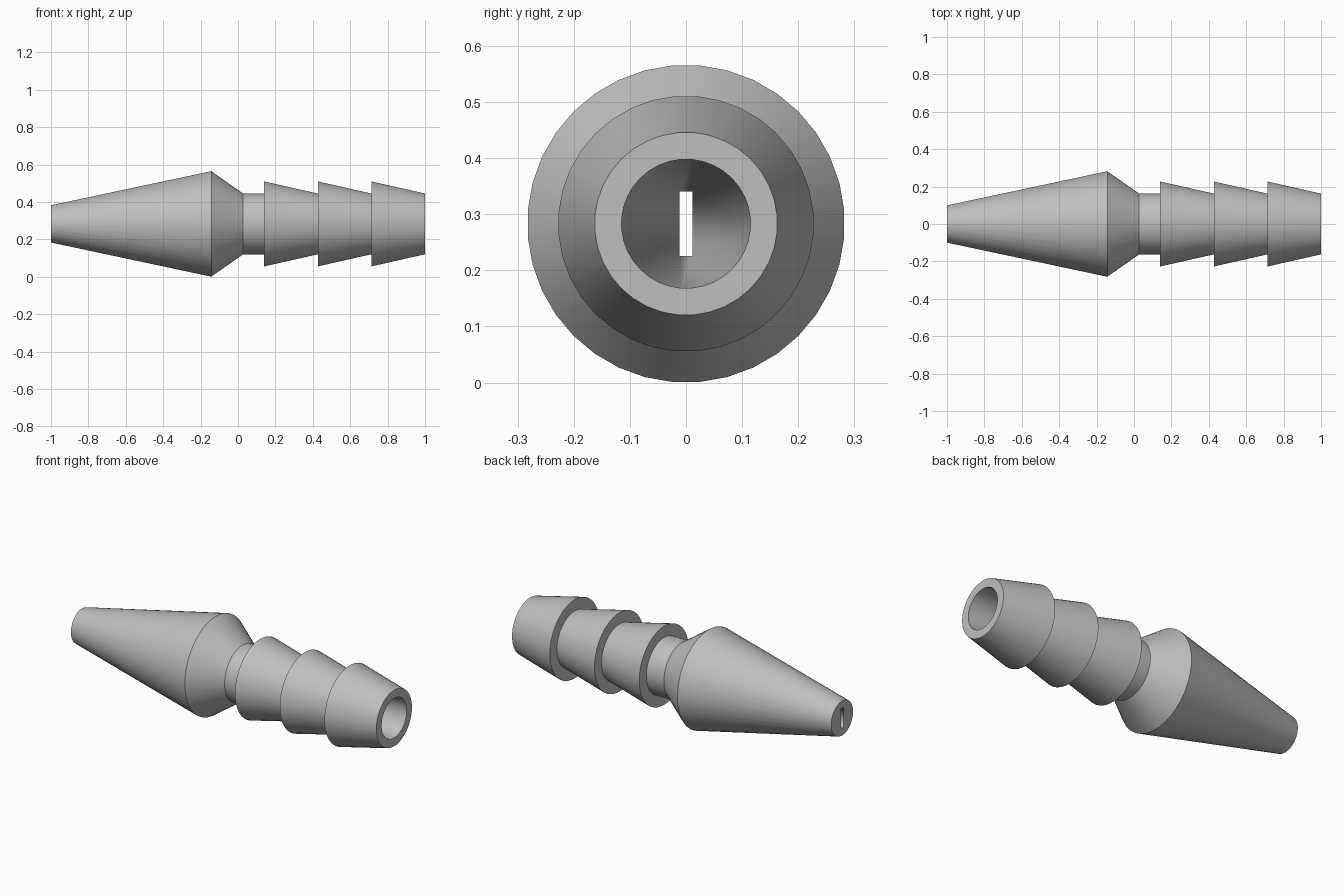
import bpy
import bmesh
from math import cos, sin, pi, radians

cube = bpy.data.objects.get("Cube")
if cube:
    bpy.data.objects.remove(cube)

SIDES = 36
AXIS_Z = 0.283
SLOT_Y, SLOT_Z = 0.0115, 0.0575
ANGLES = [2 * pi * (i + 0.5) / SIDES for i in range(SIDES)]

plastic = bpy.data.materials.new("grey plastic")
plastic.use_nodes = True
colour = (0.52, 0.52, 0.52, 1)
plastic.diffuse_color = colour
plastic.node_tree.nodes["Principled BSDF"].inputs["Base Color"].default_value = colour

bm = bmesh.new()


def circle(x, r):
    return [bm.verts.new((x, r * cos(a), AXIS_Z + r * sin(a))) for a in ANGLES]


def slot(x):
    # each quarter of the circle gathers on one corner of the slot
    return [bm.verts.new((x, SLOT_Y if cos(a) > 0 else -SLOT_Y,
                          AXIS_Z + (SLOT_Z if sin(a) > 0 else -SLOT_Z)))
            for a in ANGLES]


# outer skin: tapered nose, shoulder and neck
profile = [(-1, 0.1), (-0.143, 0.283), (0.028, 0.163)]

# three hose barbs, each with a square step and a taper
for start, end in ((0.14, 0.427), (0.427, 0.713), (0.713, 1)):
    profile += [(start, 0.163), (start, 0.228), (end, 0.163)]

# drop the repeated points where one barb meets the next
profile = list(dict.fromkeys(profile))
rings = [circle(x, r) for x, r in profile]

# bore, round at the barbed end and narrowing to a slot at the nose tip
rings += [circle(1, 0.115), slot(-1)]

for a, b in zip(rings, rings[1:] + rings[:1]):
    for i in range(SIDES):
        j = (i + 1) % SIDES
        bm.faces.new((a[i], a[j], b[j], b[i]))

bmesh.ops.remove_doubles(bm, verts=bm.verts, dist=0.0001)
bmesh.ops.recalc_face_normals(bm, faces=bm.faces)

mesh = bpy.data.meshes.new("barbed_nozzle")
bm.to_mesh(mesh)
bm.free()
mesh.materials.append(plastic)
nozzle = bpy.data.objects.new("barbed_nozzle", mesh)
bpy.context.collection.objects.link(nozzle)

bpy.ops.object.select_all(action="DESELECT")
nozzle.select_set(True)
bpy.context.view_layer.objects.active = nozzle
bpy.ops.object.shade_smooth_by_angle(angle=radians(30))
